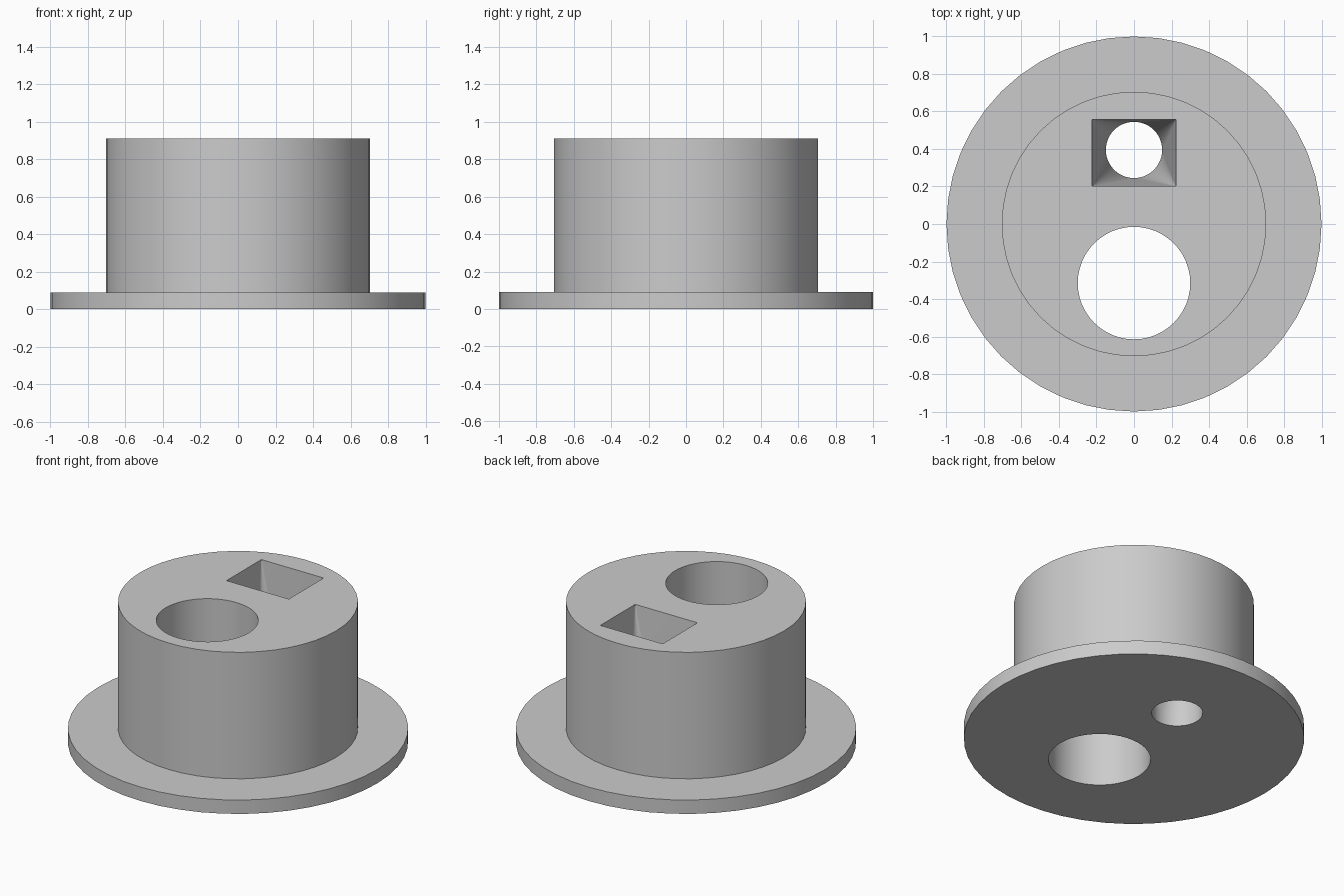
import bpy, bmesh, math
from mathutils import Vector

if "Cube" in bpy.data.objects:
    bpy.data.objects.remove(bpy.data.objects["Cube"], do_unlink=True)

FLANGE_TOP, BODY_TOP = 0.09, 0.91

grey = bpy.data.materials.new("light grey")
grey.use_nodes = True
colour = (0.6, 0.6, 0.6, 1)
grey.diffuse_color = colour
grey.node_tree.nodes["Principled BSDF"].inputs["Base Color"].default_value = colour


def circle(radius, z, centre_y=0, sides=48):
    turn = 2 * math.pi / sides
    return [Vector((radius * math.cos(i * turn), centre_y + radius * math.sin(i * turn), z))
            for i in range(sides)]


def finish(bm, name):
    bmesh.ops.recalc_face_normals(bm, faces=bm.faces)
    mesh = bpy.data.meshes.new(name)
    bm.to_mesh(mesh)
    bm.free()
    mesh.materials.append(grey)
    obj = bpy.data.objects.new(name, mesh)
    bpy.context.collection.objects.link(obj)
    return obj


def stacked(name, rings):
    """Closed solid through a stack of equal-sided rings."""
    bm = bmesh.new()
    loops = [[bm.verts.new(p) for p in ring] for ring in rings]
    for low, high in zip(loops, loops[1:]):
        for i in range(len(low)):
            bm.faces.new((low[i - 1], low[i], high[i], high[i - 1]))
    bm.faces.new(loops[0])
    bm.faces.new(loops[-1])
    return finish(bm, name)


def funnel(name):
    """Round bore through the flange, lofted to a rectangle at the top."""
    bm = bmesh.new()
    ring = circle(0.15, FLANGE_TOP, 0.395)
    over = 0.02
    grow = 1 + over / (BODY_TOP - FLANGE_TOP)
    base = Vector((0, 0.395, FLANGE_TOP))
    corners = [base + (Vector((x, y, BODY_TOP)) - base) * grow
               for x in (-0.22, 0.22) for y in (0.205, 0.555)]
    for p in ring + corners:
        bm.verts.new(p)
    bmesh.ops.convex_hull(bm, input=bm.verts)
    # replace the flat underside with a straight round shaft
    flat = [f for f in bm.faces if all(v.co.z < FLANGE_TOP + 0.001 for v in f.verts)]
    bmesh.ops.delete(bm, geom=flat, context='FACES')
    rim = [e for e in bm.edges if e.is_boundary]
    new = bmesh.ops.extrude_edge_only(bm, edges=rim)["geom"]
    for v in new:
        if isinstance(v, bmesh.types.BMVert):
            v.co.z = -0.1
    bmesh.ops.holes_fill(bm, edges=[e for e in bm.edges if e.is_boundary], sides=0)
    return finish(bm, name)


# Flange and body in one solid
body = stacked("flanged_body", [circle(1, 0), circle(1, FLANGE_TOP),
                                circle(0.705, FLANGE_TOP), circle(0.705, BODY_TOP)])

# Through holes
cutters = [stacked("round_hole_cutter", [circle(0.3, -0.1, -0.315), circle(0.3, 1, -0.315)]),
           funnel("funnel_hole_cutter")]
bpy.ops.object.select_all(action='DESELECT')
bpy.context.view_layer.objects.active = body
body.select_set(True)
for cutter in cutters:
    cutter.hide_render = True
    cut = body.modifiers.new("hole", 'BOOLEAN')
    cut.operation, cut.solver, cut.object = 'DIFFERENCE', 'EXACT', cutter
    bpy.ops.object.modifier_apply(modifier=cut.name)
    bpy.data.objects.remove(cutter, do_unlink=True)

bpy.ops.object.shade_smooth_by_angle(angle=math.radians(30))
